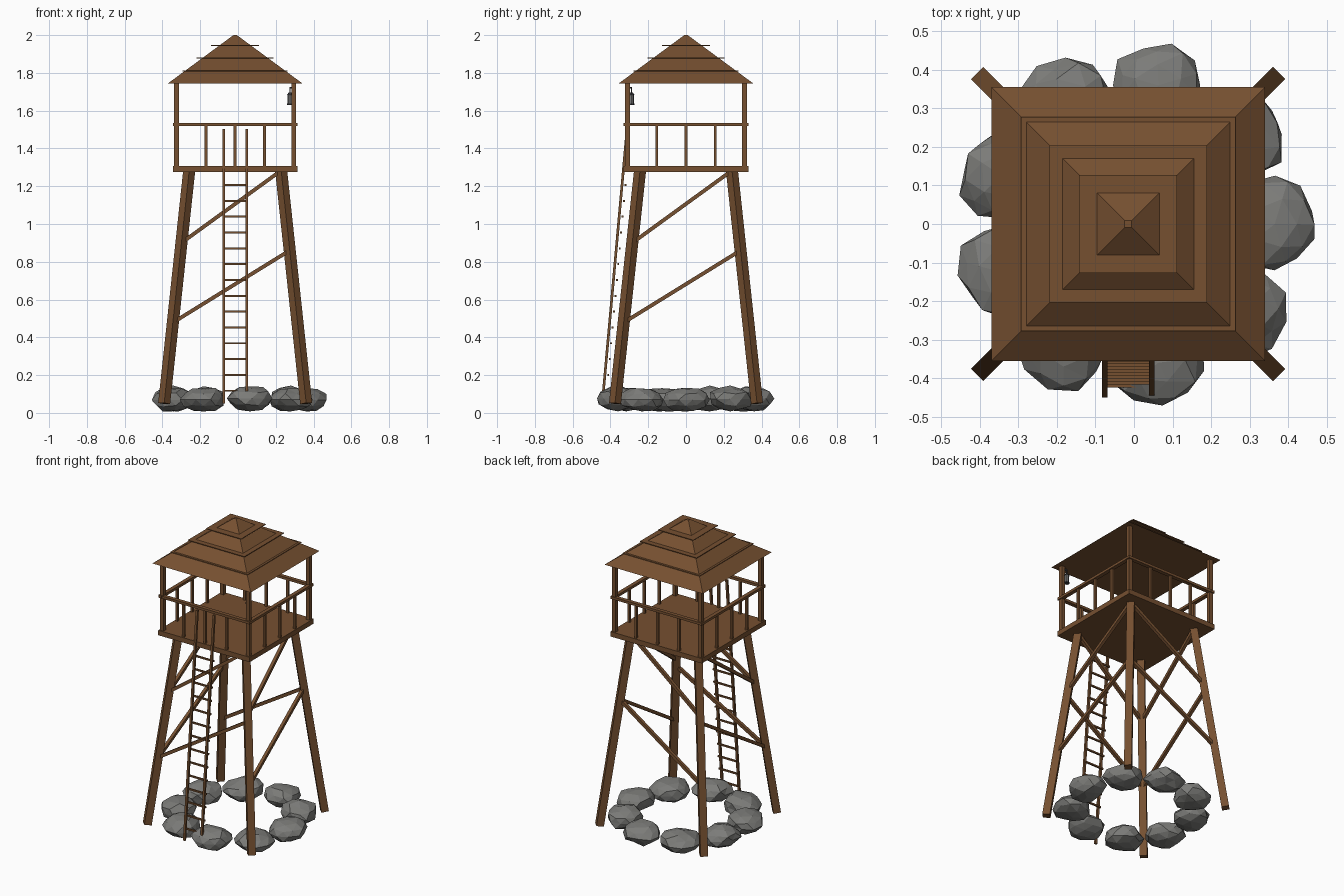
import bpy, bmesh, math, random
from mathutils import Vector, Matrix

random.seed(4)
cube = bpy.data.objects.get("Cube")
if cube:
    bpy.data.objects.remove(cube, do_unlink=True)

CX = -0.015  # tower axis


def material(name, rgb):
    m = bpy.data.materials.new(name)
    m.use_nodes = True
    m.diffuse_color = (*rgb, 1)
    m.node_tree.nodes["Principled BSDF"].inputs["Base Color"].default_value = (*rgb, 1)
    return m


WOOD = material("brown wood", (0.18, 0.08, 0.03))
STONE = material("grey stone", (0.2, 0.2, 0.19))
IRON = material("dark iron", (0.04, 0.04, 0.045))
GLASS = material("lantern grey", (0.2, 0.2, 0.2))


def finish(name, bm, mat):
    mesh = bpy.data.meshes.new(name)
    bm.to_mesh(mesh)
    bm.free()
    mesh.materials.append(mat)
    obj = bpy.data.objects.new(name, mesh)
    bpy.context.collection.objects.link(obj)
    return obj


def box(name, centre, size, mat=WOOD):
    bm = bmesh.new()
    bmesh.ops.create_cube(bm, size=1)
    bmesh.ops.transform(bm, matrix=Matrix.Translation(centre) @ Matrix.Diagonal((*size, 1)), verts=bm.verts)
    return finish(name, bm, mat)


def beam(name, a, b, width, side, mat=WOOD):
    """Square bar from a to b, with one pair of faces turned toward side."""
    a, b = Vector(a), Vector(b)
    z = (b - a).normalized()
    x = Vector(side)
    x = (x - z * x.dot(z)).normalized()
    rot = Matrix((x, z.cross(x), z)).transposed().to_4x4()
    bm = bmesh.new()
    bmesh.ops.create_cube(bm, size=1)
    scale = Matrix.Diagonal((width, width, (b - a).length, 1))
    bmesh.ops.transform(bm, matrix=Matrix.Translation((a + b) / 2) @ rot @ scale, verts=bm.verts)
    return finish(name, bm, mat)


def cone(name, centre, r1, r2, depth, sides, mat, turn=0):
    bm = bmesh.new()
    bmesh.ops.create_cone(bm, cap_ends=True, segments=sides, radius1=r1, radius2=r2, depth=depth)
    bmesh.ops.transform(bm, matrix=Matrix.Translation(centre) @ Matrix.Rotation(turn, 4, 'Z'), verts=bm.verts)
    return finish(name, bm, mat)


# Legs, leaning in toward the platform
LEG_LOW, LEG_HIGH = 0.05, 1.285


def leg_offset(z):
    return 0.376 - 0.133 * (z - LEG_LOW) / (LEG_HIGH - LEG_LOW)


for sx in (-1, 1):
    for sy in (-1, 1):
        lo, hi = leg_offset(LEG_LOW), leg_offset(LEG_HIGH)
        beam("leg", (CX + sx * lo, sy * lo, LEG_LOW), (CX + sx * hi, sy * hi, LEG_HIGH), 0.045, (sx, sy, 0))

# Two rising diagonal braces on each side
for z1, z2 in ((0.478, 0.86), (0.9, 1.283)):
    o1, o2 = leg_offset(z1), leg_offset(z2)
    for s in (-1, 1):
        beam("cross_brace", (CX - o1, s * o1, z1), (CX + o2, s * o2, z2), 0.02, (0, 1, 0))
        beam("side_brace", (CX + s * o1, -o1, z1), (CX + s * o2, o2, z2), 0.02, (1, 0, 0))

# Platform, posts and railing
box("platform", (CX, 0, 1.29), (0.66, 0.66, 0.032))
for s in (-1, 1):
    for t in (-1, 1):
        box("corner_post", (CX + s * 0.31, t * 0.31, 1.525), (0.025, 0.025, 0.45))
    box("hand_rail", (CX, s * 0.317, 1.528), (0.66, 0.025, 0.016))
    box("side_rail", (CX + s * 0.317, 0, 1.528), (0.025, 0.66, 0.016))
    for k in (-1, 0, 1):
        box("baluster", (CX + k * 0.155, s * 0.315, 1.413), (0.015, 0.015, 0.22))
        box("side_baluster", (CX + s * 0.315, k * 0.155, 1.413), (0.015, 0.015, 0.22))

# Roof with thin overlapping ledges
cone("roof", (CX, 0, 1.8725), 0.355 * math.sqrt(2), 0.009 * math.sqrt(2), 0.255, 4, WOOD, math.pi / 4)
for half, z in ((0.278, 1.81), (0.204, 1.879), (0.127, 1.945)):
    box("roof_ledge", (CX, 0, z), (half * 2, half * 2, 0.004))

# Ladder
FOOT, TOP = Vector((0, -0.443, 0.05)), Vector((0, -0.312, 1.503))
for s in (-1, 1):
    side = Vector((CX + s * 0.061, 0, 0))
    beam("ladder_rail", FOOT + side, TOP + side, 0.014, (1, 0, 0))
for k in range(14):
    z = 0.117 + k * 0.0838
    y = FOOT.lerp(TOP, (z - FOOT.z) / (TOP.z - FOOT.z)).y + 0.018
    box("ladder_rung", (CX, y, z), (0.132, 0.01, 0.01))

# Lantern hanging inside the front left post
LX, LY = 0.276, -0.289
cone("lantern_base", (LX, LY, 1.634), 0.016, 0.016, 0.008, 8, IRON)
cone("lantern_body", (LX, LY, 1.66), 0.013, 0.013, 0.046, 8, GLASS)
cone("lantern_cap", (LX, LY, 1.69), 0.018, 0.006, 0.014, 8, IRON)
box("lantern_hook", (LX, LY, 1.71), (0.005, 0.005, 0.03), IRON)
beam("lantern_bracket", (LX, LY, 1.722), (CX + 0.31, -0.31, 1.722), 0.007, (0, 0, 1), IRON)

# Ring of faceted boulders
for i in range(9):
    a = math.radians(40 * i)
    bm = bmesh.new()
    bmesh.ops.create_icosphere(bm, subdivisions=2, radius=1)
    for v in bm.verts:
        v.co *= random.uniform(0.88, 1.1)
    spin = Matrix.Rotation(random.uniform(0, 6.28), 4, 'Z')
    shape = Matrix.Rotation(a, 4, 'Z') @ Matrix.Diagonal((0.11, 0.122, 0.066, 1)) @ spin
    place = Matrix.Translation((0.365 * math.cos(a), 0.365 * math.sin(a), 0.078))
    bmesh.ops.transform(bm, matrix=place @ shape, verts=bm.verts)
    low = min(v.co.z for v in bm.verts)
    bmesh.ops.translate(bm, vec=(0, 0, 0.008 - low), verts=bm.verts)
    finish("boulder", bm, STONE)
